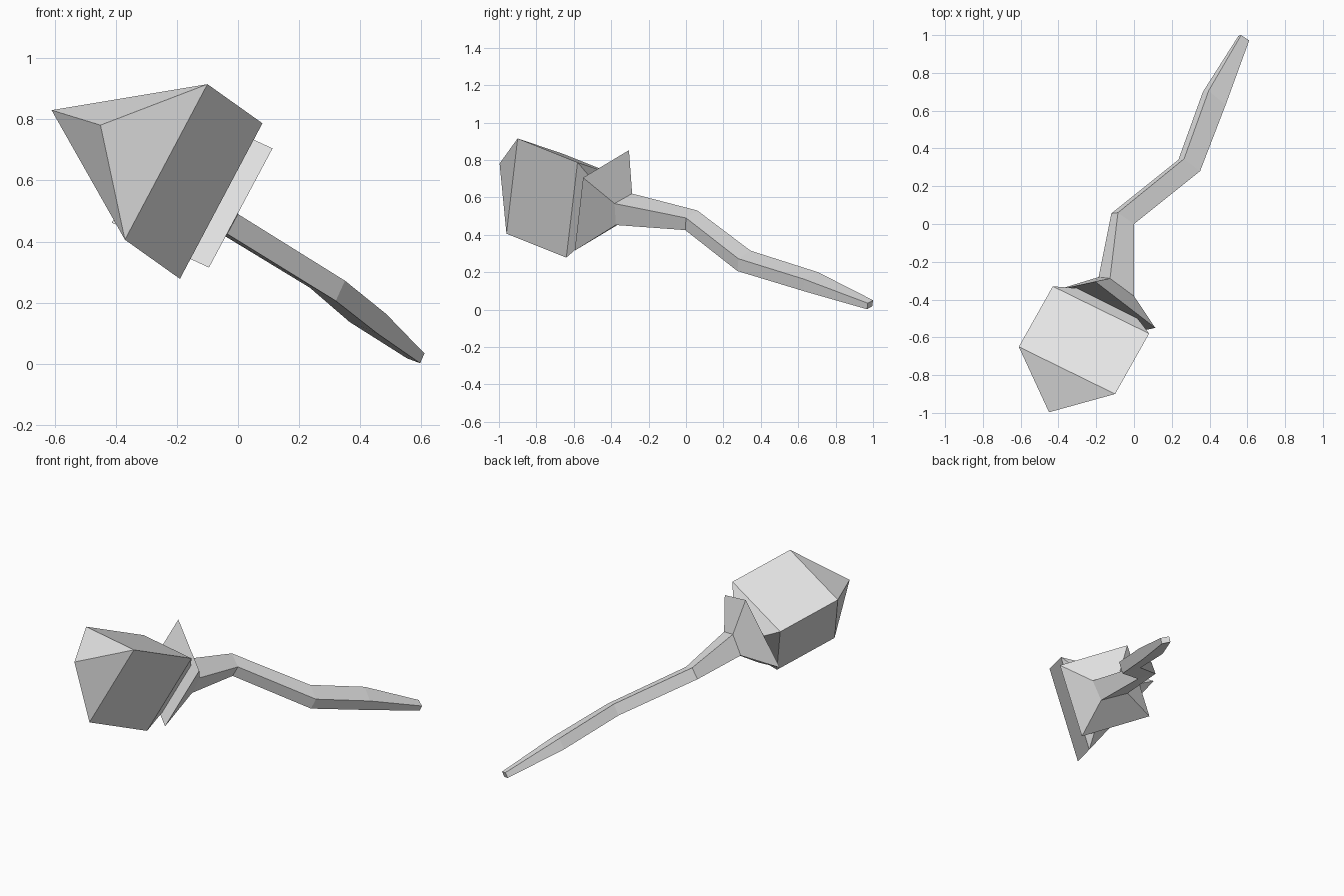
import bpy
import bmesh
from mathutils import Vector

cube = bpy.data.objects.get("Cube")
if cube:
    bpy.data.objects.remove(cube, do_unlink=True)

# One plain grey for the whole flower
grey = bpy.data.materials.new("plain grey")
grey.use_nodes = True
grey.diffuse_color = (0.8, 0.8, 0.8, 1)
grey.node_tree.nodes["Principled BSDF"].inputs["Base Color"].default_value = (0.8, 0.8, 0.8, 1)


def finish(bm, name):
    """Turn a bmesh into a flat-shaded grey object."""
    bmesh.ops.recalc_face_normals(bm, faces=bm.faces)
    mesh = bpy.data.meshes.new(name)
    bm.to_mesh(mesh)
    bm.free()
    mesh.materials.append(grey)
    obj = bpy.data.objects.new(name, mesh)
    bpy.context.collection.objects.link(obj)
    return obj


def ring(right, top, under):
    """Four-sided section; the fourth corner completes the parallelogram."""
    right, top, under = Vector(right), Vector(top), Vector(under)
    return [right, top, top + under - right, under]


def bridge(bm, a, b):
    """Join two vertex rings with side faces."""
    n = len(a)
    for i in range(n):
        j = (i + 1) % n
        bm.faces.new((a[i], a[j], b[j], b[i]))


def loft(name, rings):
    """Skin a row of sections and close both ends."""
    bm = bmesh.new()
    loops = [[bm.verts.new(p) for p in r] for r in rings]
    for a, b in zip(loops, loops[1:]):
        bridge(bm, a, b)
    bm.faces.new(loops[0])
    bm.faces.new(loops[-1])
    return finish(bm, name)


# Flower bud: three-sided prism with a pointed cap at each end
axis = Vector((0.18, 0.32, -0.128))
front = [Vector(p) for p in ((-0.61, -0.65, 0.83), (-0.10, -0.90, 0.915), (-0.37, -0.96, 0.406))]
back = [p + axis for p in front]
bm = bmesh.new()
loops = []
for pts, offset in ((front, -axis / 2), (back, axis / 2)):
    loop = [bm.verts.new(p) for p in pts]
    tip = bm.verts.new(sum(pts, Vector()) / 3 + offset)
    for i in range(3):
        bm.faces.new((loop[i], loop[(i + 1) % 3], tip))
    loops.append(loop)
bridge(bm, *loops)
finish(bm, "flower_bud")

# Section where the stem meets the sepal
neck = ring((0.0, -0.382, 0.567), (-0.127, -0.288, 0.62), (-0.06, -0.375, 0.452))

# Sepal: square cup flaring from the neck towards the bud
rim = ring((0.113, -0.55, 0.705), (-0.205, -0.305, 0.852), (-0.095, -0.595, 0.315))
loft("sepal", [rim, neck])

# Stem: bent and tapering, from the neck to its cut end
loft("stem", [
    neck,
    ring((0.0, 0.0, 0.49), (-0.085, 0.06, 0.53), (-0.035, -0.004, 0.425)),
    ring((0.35, 0.28, 0.272), (0.265, 0.345, 0.315), (0.32, 0.275, 0.206)),
    ring((0.485, 0.63, 0.163), (0.395, 0.705, 0.2), (0.455, 0.625, 0.1)),
    ring((0.61, 0.972, 0.034), (0.567, 1.0, 0.05), (0.596, 0.968, 0.002)),
])
